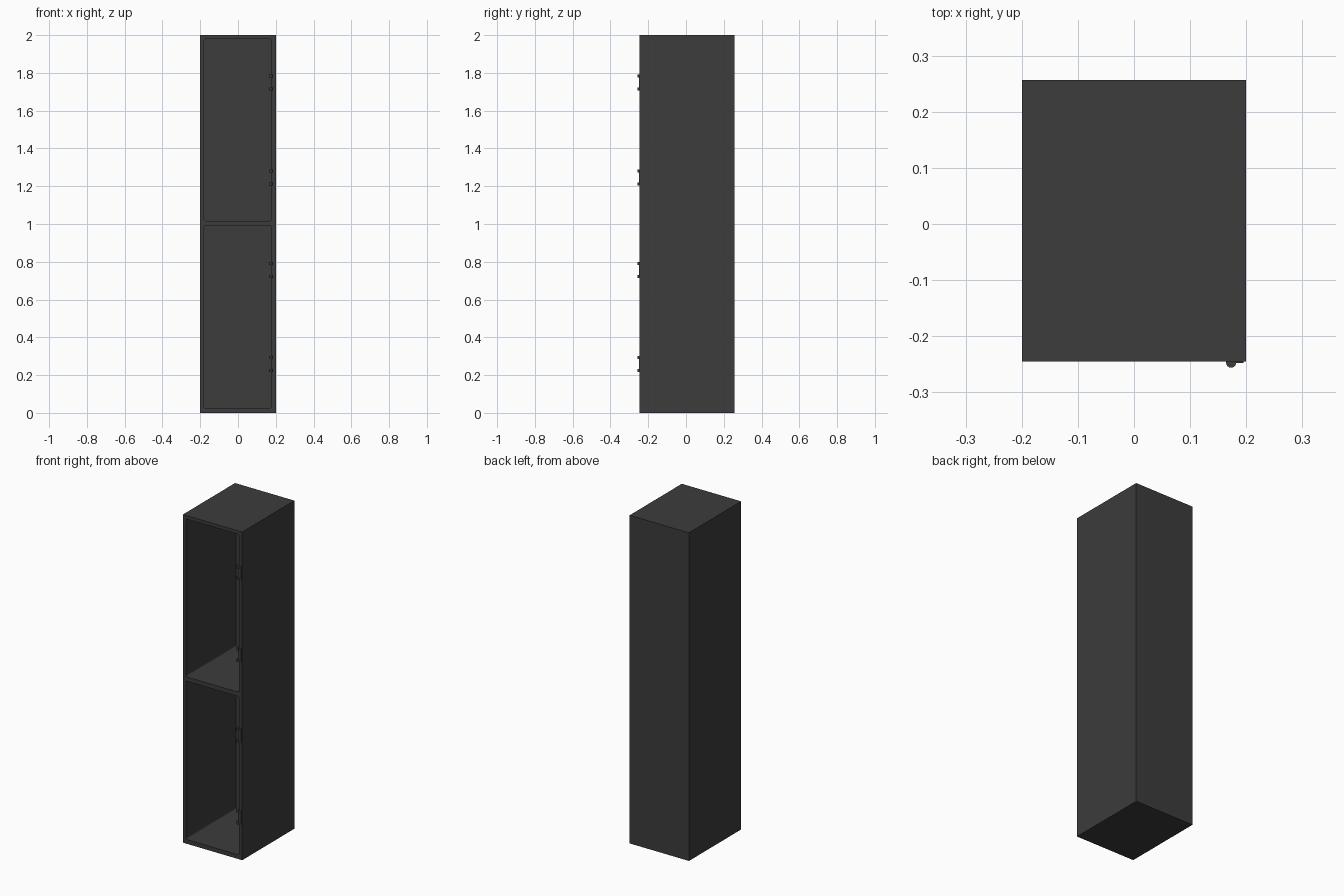
import bpy, bmesh
from mathutils import Matrix, Vector

if "Cube" in bpy.data.objects:
    bpy.data.objects.remove(bpy.data.objects["Cube"])

paint = bpy.data.materials.new("dark_paint")
paint.diffuse_color = (0.045, 0.045, 0.045, 1)
paint.use_nodes = True
paint.node_tree.nodes["Principled BSDF"].inputs["Base Color"].default_value = paint.diffuse_color


def make_object(name, bm):
    mesh = bpy.data.meshes.new(name)
    bm.to_mesh(mesh)
    bm.free()
    mesh.materials.append(paint)
    obj = bpy.data.objects.new(name, mesh)
    bpy.context.collection.objects.link(obj)
    return obj


def box(name, lo, hi, corner=0.0):
    """Box between two corners; optionally rounds the edges running along y."""
    lo, hi = Vector(lo), Vector(hi)
    bm = bmesh.new()
    bmesh.ops.create_cube(bm, size=1)
    bmesh.ops.scale(bm, vec=hi - lo, verts=bm.verts)
    bmesh.ops.translate(bm, vec=(lo + hi) / 2, verts=bm.verts)
    if corner:
        edges = [e for e in bm.edges
                 if abs(e.verts[0].co.y - e.verts[1].co.y) > 0.1]
        bmesh.ops.bevel(bm, geom=edges, offset=corner, segments=3,
                        profile=0.5, affect='EDGES')
    return make_object(name, bm)


def knuckle(name, x, y, z, radius, height):
    bm = bmesh.new()
    bmesh.ops.create_cone(bm, cap_ends=True, segments=16, radius1=radius,
                          radius2=radius, depth=height,
                          matrix=Matrix.Translation((x, y, z)))
    obj = make_object(name, bm)
    bpy.context.view_layer.objects.active = obj
    obj.select_set(True)
    bpy.ops.object.shade_smooth_by_angle()
    obj.select_set(False)
    return obj


# Cabinet body with two open compartments cut from the front
body = box("cabinet_body", (-0.2, -0.245, 0), (0.2, 0.257, 2))
for label, z0, z1 in (("lower", 0.026, 0.991), ("upper", 1.017, 1.979)):
    cutter = box(label + "_compartment_cutter",
                 (-0.18, -0.30, z0), (0.177, 0.240, z1), 0.008)
    cutter.hide_render = True
    cutter.hide_set(True)
    cut = body.modifiers.new(label + "_compartment", 'BOOLEAN')
    cut.operation = 'DIFFERENCE'
    cut.solver = 'EXACT'
    cut.object = cutter

# Apply the cuts and discard the helpers
graph = bpy.context.evaluated_depsgraph_get()
body_mesh = bpy.data.meshes.new_from_object(body.evaluated_get(graph))
cutters = [m.object for m in body.modifiers]
body.modifiers.clear()
body.data = body_mesh
for c in cutters:
    bpy.data.objects.remove(c)

# Door hinges on the right frame: a thin leaf with two knuckles each
for i, z in enumerate((0.258, 0.757, 1.247, 1.748), 1):
    box(f"hinge_leaf_{i}", (0.174, -0.248, z - 0.042), (0.195, -0.244, z + 0.042))
    for end, s in (("bottom", -1), ("top", 1)):
        knuckle(f"hinge_knuckle_{end}_{i}", 0.173, -0.247, z + s * 0.0345,
                0.009, 0.016)
